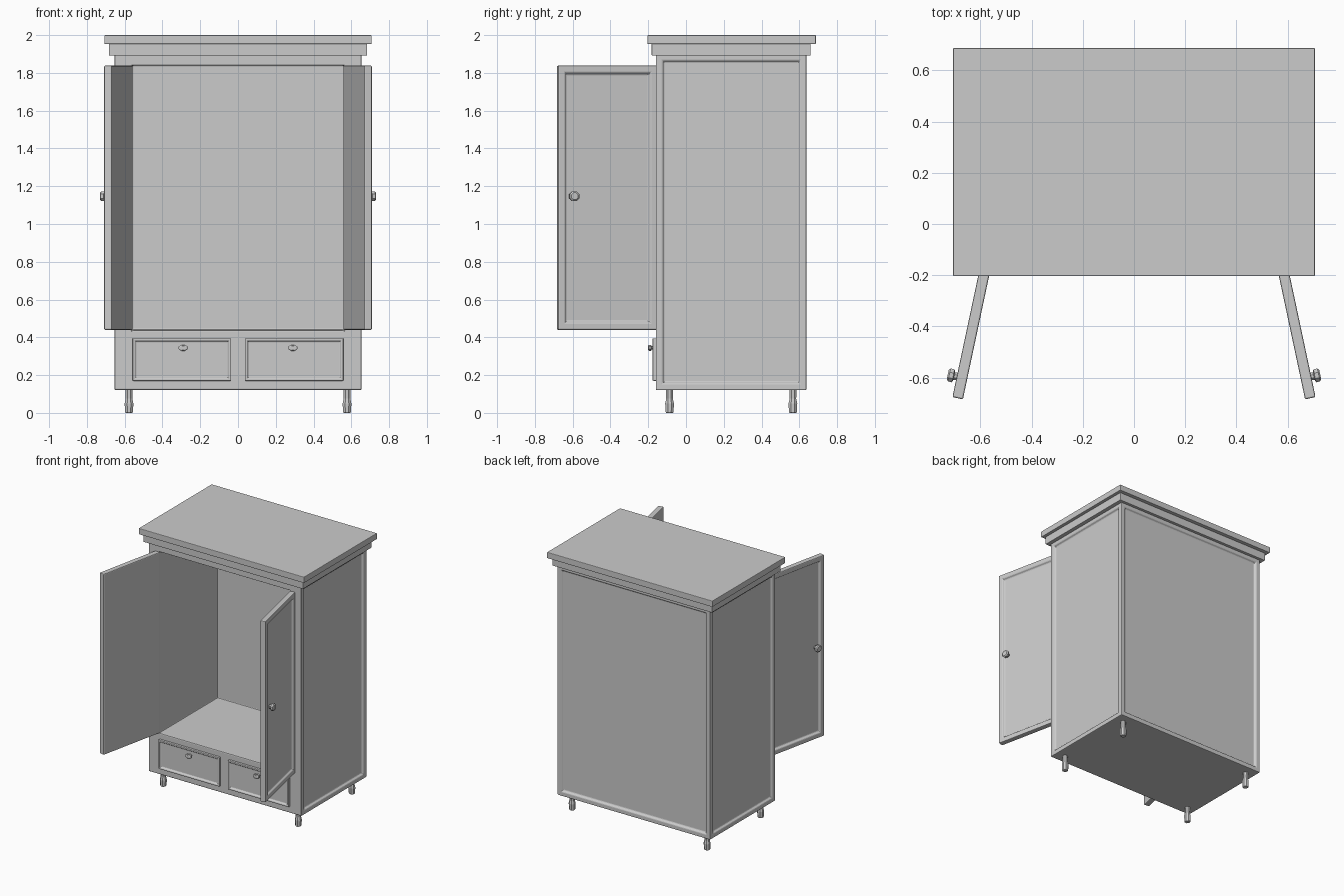
import bpy, bmesh, math
from mathutils import Matrix, Vector

if "Cube" in bpy.data.objects:
    bpy.data.objects.remove(bpy.data.objects["Cube"])


def finish(bm, name, bevel=0.0, mirror=False):
    bmesh.ops.recalc_face_normals(bm, faces=bm.faces)
    me = bpy.data.meshes.new(name)
    bm.to_mesh(me)
    bm.free()
    ob = bpy.data.objects.new(name, me)
    bpy.context.collection.objects.link(ob)
    if bevel:
        m = ob.modifiers.new("soft_edges", 'BEVEL')
        m.width, m.segments, m.limit_method = bevel, 2, 'ANGLE'
        m.angle_limit = math.radians(35)
    if mirror:
        m = ob.modifiers.new("mirror", 'MIRROR')
        m.use_mirror_merge = False
    return ob


def box(lo, hi):
    bm = bmesh.new()
    lo, hi = Vector(lo), Vector(hi)
    size = hi - lo
    bmesh.ops.create_cube(bm, size=1, matrix=Matrix.Translation((lo + hi) / 2)
                          @ Matrix.Diagonal((*size, 1)))
    bm.normal_update()
    return bm


def facing(bm, d):
    return max(bm.faces, key=lambda f: f.normal.dot(Vector(d)))


def recess(bm, d, frame, slope, depth):
    # sunken panel with a flat frame and a sloped moulding
    f = facing(bm, d)
    bmesh.ops.inset_individual(bm, faces=[f], thickness=frame)
    bmesh.ops.inset_individual(bm, faces=[f], thickness=slope, depth=-depth)
    bm.normal_update()


def lathe(profile, sides, matrix, name, mirror=True):
    # turned part: profile of (radius, height) along local z
    bm = bmesh.new()
    rings = []
    for r, h in profile:
        rings.append([bm.verts.new(matrix @ Vector((
            r * math.cos(2 * math.pi * (i + .5) / sides),
            r * math.sin(2 * math.pi * (i + .5) / sides), h))) for i in range(sides)])
    for a, b in zip(rings, rings[1:]):
        for i in range(sides):
            j = (i + 1) % sides
            bm.faces.new((a[i], a[j], b[j], b[i]))
    bm.faces.new(rings[0])
    bm.faces.new(rings[-1])
    return finish(bm, name, mirror=mirror)


# Cabinet body: panelled sides and back, hollow front
bm = box((-.653, -.16, .12), (.653, .638, 1.9))
for d in ((1, 0, 0), (-1, 0, 0), (0, 1, 0)):
    recess(bm, d, .05, .01, .014)
front = facing(bm, (0, -1, 0))
bmesh.ops.inset_individual(bm, faces=[front], thickness=.05)
for v in front.verts:
    v.co.x = math.copysign(.56, v.co.x)
    v.co.z = 1.84 if v.co.z > 1 else .44
res = bmesh.ops.extrude_discrete_faces(bm, faces=[front])
for v in res['faces'][0].verts:
    v.co.y = .55
finish(bm, "cabinet_body", .006)

# Stepped cornice
finish(box((-.683, -.182, 1.892), (.683, .66, 1.955)), "cornice_lower", .004)
finish(box((-.707, -.204, 1.953), (.707, .688, 2.0)), "cornice_top", .004)

# Open doors, built closed then swung about the hinge
swing = Matrix.Translation((.557, -.16, 0)) @ Matrix.Rotation(math.radians(102), 4, 'Z')
bm = box((-.537, -.042, .44), (0, 0, 1.838))
recess(bm, (0, -1, 0), .053, .01, .014)
bm.transform(swing)
finish(bm, "doors", .006, True)

# Knobs share one turned profile, pointing out along -y
out = Matrix.Rotation(math.radians(90), 4, 'X')
lathe([(.016, -.004), (.016, .01), (.028, .014), (.028, .03), (.02, .036)], 8,
      swing @ Matrix.Translation((-.455, -.042, 1.147)) @ out, "door_knobs")
lathe([(.014, -.014), (.014, .006), (.026, .01), (.026, .02), (.018, .024)], 8,
      Matrix.Translation((.29, -.176, .344)) @ Matrix.Diagonal((1, 1, .68, 1)) @ out,
      "drawer_knobs")

# Drawer fronts
bm = box((.036, -.177, .17), (.558, -.15, .395))
recess(bm, (0, -1, 0), .018, .008, .01)
finish(bm, "drawer_fronts", .004, True)

# Turned feet
for name, y in (("front_feet", -.087), ("back_feet", .566)):
    lathe([(.019, 0), (.023, .006), (.025, .05), (.019, .075), (.02, .125)], 8,
          Matrix.Translation((.577, y, 0)), name)
